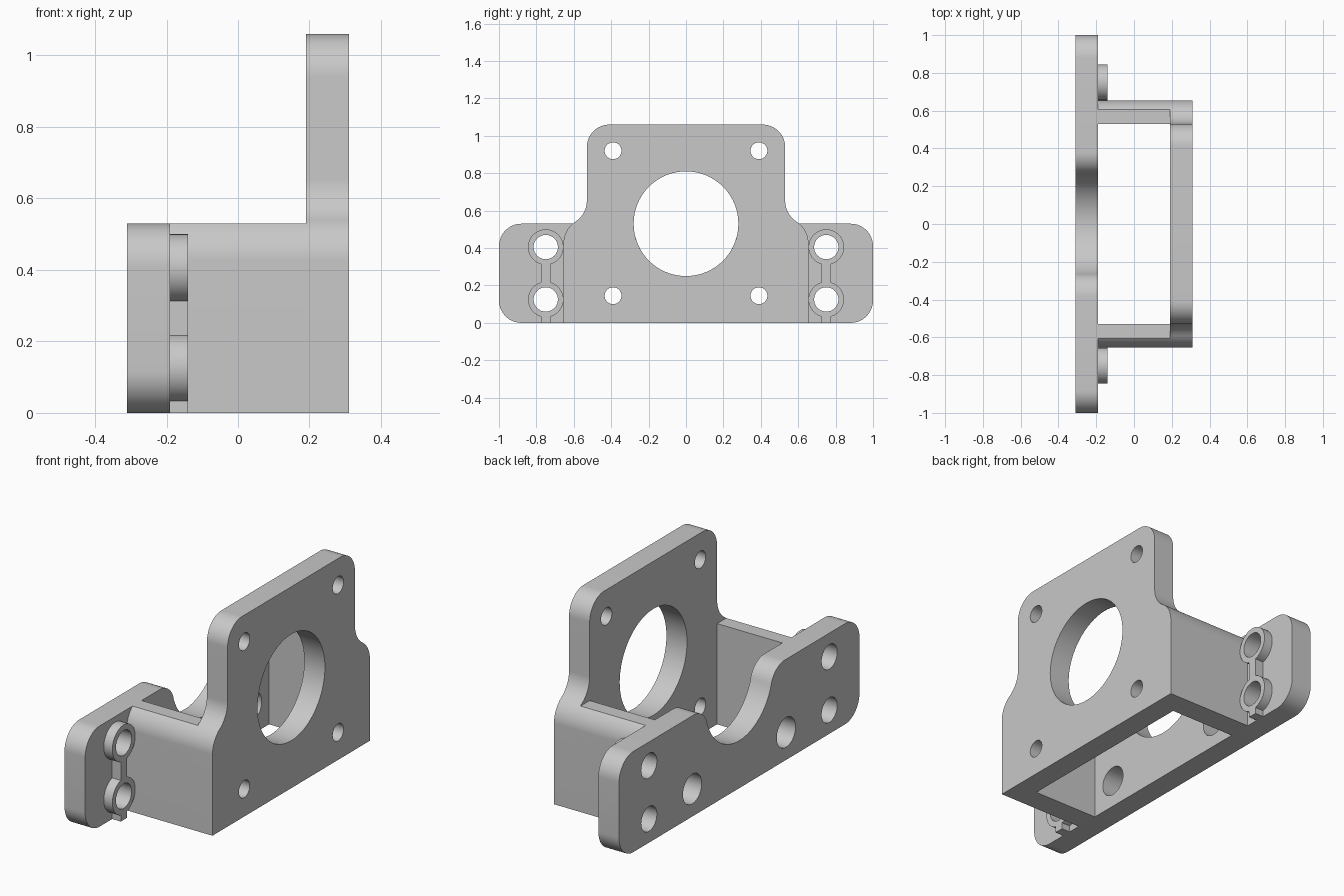
import bpy, bmesh
from math import sin, cos, asin, atan2, radians, degrees
from mathutils import Matrix

cube = bpy.data.objects.get("Cube")
if cube:
    bpy.data.objects.remove(cube, do_unlink=True)

grey = bpy.data.materials.new("plain grey")
grey.use_nodes = True
COLOUR = (0.58, 0.58, 0.58, 1)
grey.diffuse_color = COLOUR
grey.node_tree.nodes["Principled BSDF"].inputs["Base Color"].default_value = COLOUR

# Profiles lie in the y-z plane and are extruded along x
TO_YZ = Matrix(((0, 0, 1, 0), (1, 0, 0, 0), (0, 1, 0, 0), (0, 0, 0, 1)))


def arc(y, z, r, start, end, steps=16):
    angles = [radians(start + (end - start) * i / steps) for i in range(steps + 1)]
    return [(y + r * cos(a), z + r * sin(a)) for a in angles]


def circle(y, z, r):
    return arc(y, z, r, 0, 360, 64)[:-1]


def mirrored(points):
    return [(-y, z) for y, z in reversed(points)]


def extrude_profile(name, outline, holes, x0, x1):
    """Filled profile with through holes, turned into a smooth-shaded mesh."""
    curve = bpy.data.curves.new(name, "CURVE")
    curve.dimensions = "2D"
    curve.fill_mode = "BOTH"
    curve.extrude = (x1 - x0) / 2
    for loop in [outline] + holes:
        spline = curve.splines.new("POLY")
        spline.points.add(len(loop) - 1)
        for point, (y, z) in zip(spline.points, loop):
            point.co = (y, z, 0, 1)
        spline.use_cyclic_u = True
    temp = bpy.data.objects.new(name + " curve", curve)
    bpy.context.collection.objects.link(temp)
    graph = bpy.context.evaluated_depsgraph_get()
    mesh = bpy.data.meshes.new_from_object(temp.evaluated_get(graph))
    bpy.data.objects.remove(temp, do_unlink=True)

    bm = bmesh.new()
    bm.from_mesh(mesh)
    bmesh.ops.remove_doubles(bm, verts=bm.verts, dist=0.00002)
    bm.transform(Matrix.Translation(((x0 + x1) / 2, 0, 0)) @ TO_YZ)
    bmesh.ops.recalc_face_normals(bm, faces=bm.faces)
    for face in bm.faces:
        face.smooth = True
        face.material_index = 0
    bm.to_mesh(mesh)
    bm.free()
    mesh.set_sharp_from_angle(angle=radians(30))
    mesh.materials.clear()
    mesh.materials.append(grey)
    obj = bpy.data.objects.new(name, mesh)
    bpy.context.collection.objects.link(obj)
    return obj


BACK, FACE, INNER, FRONT = -0.31, -0.19, 0.19, 0.31   # plate positions in x
TOP, R, BORE = 0.53, 0.12, 0.28
SCREW_Z = (0.125, 0.405)

# Wide mounting plate with a rounded notch in its top edge
lean = degrees(atan2(R, 0.38))
half = (arc(0.88, R, R, 270, 360) + arc(0.88, TOP - R, R, 0, 90)
        + arc(0.38, TOP - R, R, 90, 180 - lean)
        + arc(0, TOP, BORE, -lean, -90, 24))
holes = [circle(s * 0.75, z, 0.065) for s in (-1, 1) for z in SCREW_Z]
holes += [circle(s * 0.39, 0.145, 0.078) for s in (-1, 1)]
extrude_profile("mounting_plate", half + mirrored(half)[1:], holes, BACK, FACE)

# Tall plate with S-curved shoulders and a large bore
turn = degrees(atan2(0.23, 0.149))
half = ([(0.655, 0)] + arc(0.518, 0.425, 0.137, 0, turn)
        + arc(0.667, 0.655, 0.137, 180 + turn, 180)[1:]
        + arc(0.41, 0.94, R, 0, 90))
holes = [circle(0, TOP, BORE)]
holes += [circle(s * 0.39, z, 0.045) for s in (-1, 1) for z in (0.145, 0.92)]
extrude_profile("tall_plate", half + mirrored(half), holes, INNER, FRONT)

# Side walls joining the plates
rise = degrees(asin((TOP - 0.425) / 0.137))
wall = [(0.53, 0), (0.655, 0)] + arc(0.518, 0.425, 0.137, 0, rise) + [(0.53, TOP)]
extrude_profile("left_wall", wall, [], FACE, INNER)
extrude_profile("right_wall", mirrored(wall), [], FACE, INNER)

# Raised screw rings linked by a narrow rib
RING, RIB = 0.095, 0.025
gap = degrees(asin(RIB / RING))
low, high = SCREW_Z
for name, y in (("back_screw_boss", 0.75), ("front_screw_boss", -0.75)):
    boss = ([(y + RIB, 0)] + arc(y, low, RING, gap - 90, 90 - gap)
            + arc(y, high, RING, gap - 90, 270 - gap, 40)
            + arc(y, low, RING, 90 + gap, 270 - gap) + [(y - RIB, 0)])
    extrude_profile(name, boss, [circle(y, z, 0.065) for z in SCREW_Z], FACE, -0.14)
